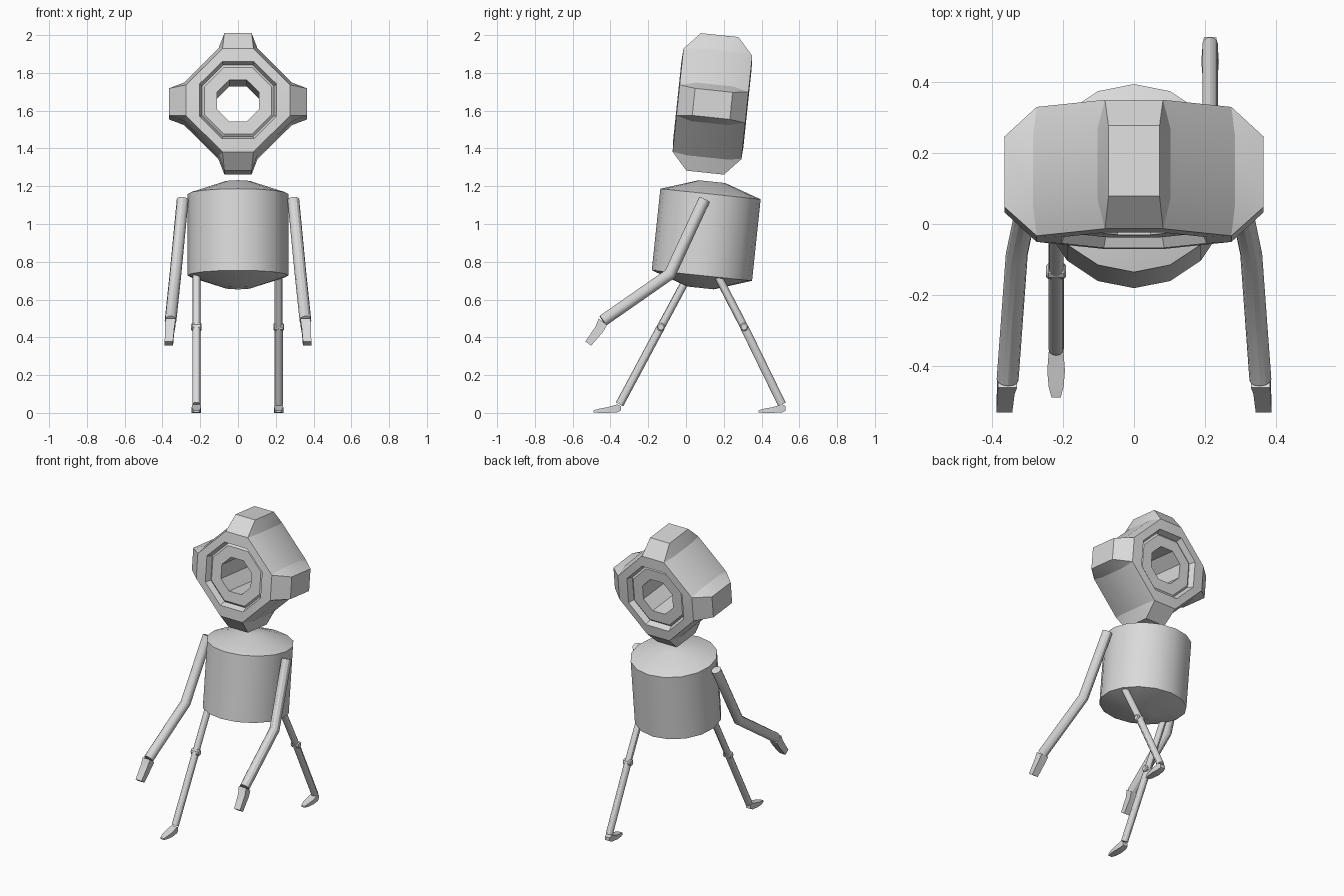
import bpy, bmesh, math
from mathutils import Vector, Matrix

if "Cube" in bpy.data.objects:
    bpy.data.objects.remove(bpy.data.objects["Cube"])

grey = bpy.data.materials.new("plain grey")
grey.diffuse_color = (0.7, 0.7, 0.7, 1)
grey.use_nodes = True
grey.node_tree.nodes["Principled BSDF"].inputs["Base Color"].default_value = grey.diffuse_color
TILT = math.radians(-6)


def loft(name, rings, matrix=None, closed=False, angle=30):
    """Skin a list of equal-length point rings; closed joins last to first."""
    bm = bmesh.new()
    vs = [[bm.verts.new(p) for p in ring] for ring in rings]
    n, m = len(rings[0]), len(rings)
    for i in range(m if closed else m - 1):
        a, b = vs[i], vs[(i + 1) % m]
        for j in range(n):
            k = (j + 1) % n
            bm.faces.new((a[j], a[k], b[k], b[j]))
    if not closed:
        bm.faces.new(vs[0])
        bm.faces.new(vs[-1])
    bmesh.ops.remove_doubles(bm, verts=bm.verts[:], dist=0.0005)
    bmesh.ops.recalc_face_normals(bm, faces=bm.faces[:])
    if matrix:
        bm.transform(matrix)
    me = bpy.data.meshes.new(name)
    bm.to_mesh(me)
    bm.free()
    ob = bpy.data.objects.new(name, me)
    bpy.context.collection.objects.link(ob)
    me.materials.append(grey)
    bpy.ops.object.select_all(action='DESELECT')
    ob.select_set(True)
    bpy.context.view_layer.objects.active = ob
    bpy.ops.object.shade_smooth_by_angle(angle=math.radians(angle))
    return ob


def circle(r, z, n):
    return [Vector((r * math.sin(2 * math.pi * i / n), r * math.cos(2 * math.pi * i / n), z))
            for i in range(n)]


def tube(name, points, r, n=12):
    """Round limb through points in one x-sloped plane, mitred at bends."""
    pts = [Vector(p) for p in points]
    rings = []
    for i, p in enumerate(pts):
        d0 = (p - pts[max(i - 1, 0)]).normalized()
        d1 = (pts[min(i + 1, len(pts) - 1)] - p).normalized()
        t = (d0 + d1).normalized()
        side = (Vector((1, 0, 0)) - t * t.x).normalized()
        up = t.cross(side)
        stretch = 1 / max(t.dot(d1 if d1.length else d0), 0.5)
        rings.append([p + r * (side * math.cos(a) + up * stretch * math.sin(a))
                      for a in (2 * math.pi * k / n for k in range(n))])
    return loft(name, rings)


def rect(x, hw, corners):
    """Four-point ring from two (y, z) ends of a bar section."""
    (y0, z0), (y1, z1) = corners
    return [(x - hw, y0, z0), (x + hw, y0, z0), (x + hw, y1, z1), (x - hw, y1, z1)]


# Head: ring with four lobes, lofted from front to back and through the hole
def lobed(tip, tip_w, base, base_w, depth):
    ring = []
    for k in range(4):
        rot = Matrix.Rotation(-k * math.pi / 2, 3, 'Y')
        ring += [rot @ Vector(p) for p in ((base, depth, -base_w), (tip, depth, -tip_w),
                                           (tip, depth, tip_w), (base, depth, base_w))]
    return ring


def octagon(r, w, depth):
    return lobed(r, w, r, w, depth)


half = [octagon(0.11, 0.046, 0.160), octagon(0.178, 0.074, 0.160),
        octagon(0.190, 0.079, 0.150), octagon(0.205, 0.085, 0.187),
        octagon(0.275, 0.082, 0.183), lobed(0.366, 0.072, 0.285, 0.103, 0.100)]
front = [[Vector((p[0], -p[1], p[2])) for p in ring] for ring in half]
place = Matrix.Translation((0, 0.14, 1.636)) @ Matrix.Rotation(TILT, 4, 'X')
loft("head", front + half[::-1], place, closed=True, angle=22)

# Body: tilted drum with shallow conical caps
place = Matrix.Translation((0, 0.107, 0.943)) @ Matrix.Rotation(TILT, 4, 'X')
loft("body", [circle(r, z, 16) for r, z in
              ((0.07, -0.283), (0.267, -0.217), (0.267, 0.217), (0.07, 0.283))], place)

# Arms: bent tubes ending in small tapered hands
for s, label in ((-1, "left"), (1, "right")):
    tube(label + "_arm", [(s * 0.293, 0.098, 1.13), (s * 0.331, -0.085, 0.735),
                          (s * 0.357, -0.44, 0.488)], 0.031)
    loft(label + "_hand", [rect(s * 0.357, 0.027, ((-0.462, 0.500), (-0.418, 0.465))),
                           rect(s * 0.362, 0.025, ((-0.480, 0.455), (-0.440, 0.428))),
                           rect(s * 0.366, 0.022, ((-0.533, 0.378), (-0.502, 0.356)))])

# Legs: one strides forward, the other trails behind
legs = (("front", -0.22, (0.015, 0.73), (-0.133, 0.455), (-0.352, 0.045), -0.345),
        ("rear", 0.215, (0.15, 0.76), (0.308, 0.455), (0.508, 0.045), 0.528))
for label, x, hip, knee, ankle, heel in legs:
    K = Vector((x, *knee))
    tube(label + "_thigh", [(x, *hip), K], 0.021)
    tube(label + "_shin", [K, (x, *ankle)], 0.022)
    # Knee: hinge barrel across the leg
    turn = Matrix.Translation(K) @ Matrix.Rotation(math.pi / 2, 4, 'Y')
    loft(label + "_knee", [circle(r, z, 10) for r, z in
                           ((0.016, -0.028), (0.022, -0.022), (0.022, 0.022), (0.016, 0.028))], turn)
    # Foot: flat wedge, widest at the ball
    loft(label + "_foot", [rect(x, hw, ((heel + y, z0), (heel + y, z1))) for y, hw, z0, z1 in
                           ((0.0, 0.017, 0.012, 0.035), (-0.018, 0.021, 0.003, 0.045),
                            (-0.07, 0.025, 0.0, 0.030), (-0.115, 0.021, 0.0, 0.022),
                            (-0.145, 0.013, 0.003, 0.013))])
